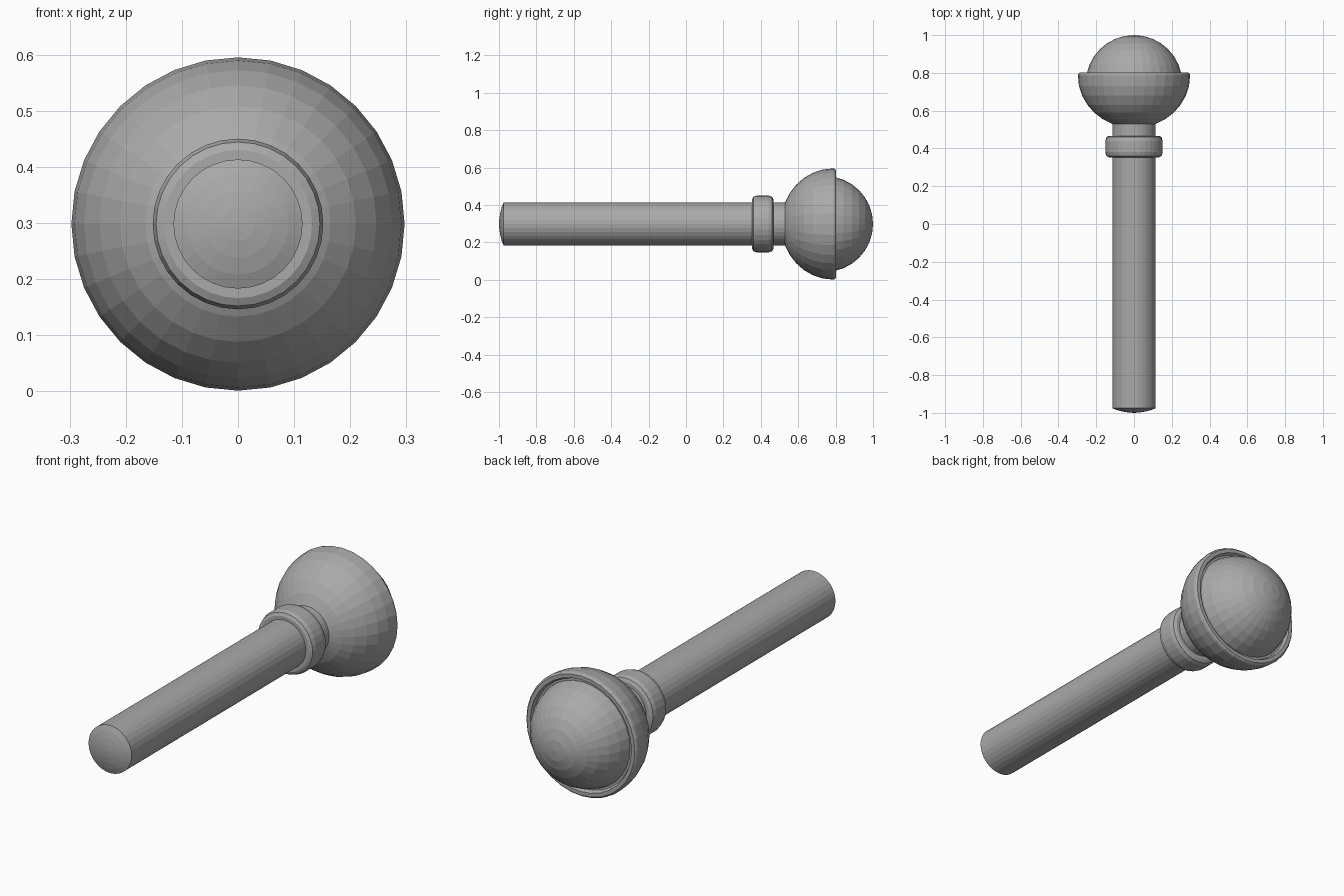
import bpy, bmesh, math

if "Cube" in bpy.data.objects:
    bpy.data.objects.remove(bpy.data.objects["Cube"])

SEGMENTS = 32
AXIS_Z = 0.298
STEP = math.radians(11.25)

grey = bpy.data.materials.new("plain_grey")
grey.diffuse_color = (0.4, 0.4, 0.4, 1)
grey.use_nodes = True
grey.node_tree.nodes["Principled BSDF"].inputs["Base Color"].default_value = grey.diffuse_color


def lathe(name, profile):
    """Spin (y, radius) points round the long axis; radius 0 closes an end."""
    bm = bmesh.new()
    rings = []
    for y, r in profile:
        if r < 1e-5:
            rings.append([bm.verts.new((0, y, AXIS_Z))])
        else:
            angles = [2 * math.pi * i / SEGMENTS for i in range(SEGMENTS)]
            rings.append([bm.verts.new((r * math.sin(a), y, AXIS_Z + r * math.cos(a)))
                          for a in angles])
    for a, b in zip(rings, rings[1:]):
        for i in range(SEGMENTS):
            j = (i + 1) % SEGMENTS
            corners = [a[i % len(a)], a[j % len(a)], b[j % len(b)], b[i % len(b)]]
            bm.faces.new(list(dict.fromkeys(corners)))
    bmesh.ops.recalc_face_normals(bm, faces=bm.faces)
    mesh = bpy.data.meshes.new(name)
    bm.to_mesh(mesh)
    bm.free()
    mesh.materials.append(grey)
    obj = bpy.data.objects.new(name, mesh)
    bpy.context.collection.objects.link(obj)
    return obj


# Long round shaft with a shallow domed end, running into the head
lathe("shaft", [(-1.0, 0), (-0.998, 0.03), (-0.993, 0.06), (-0.985, 0.09),
                (-0.975, 0.115), (0.56, 0.115), (0.56, 0)])

# Collar with rounded rims
lathe("collar", [(0.353, 0.11), (0.353, 0.132), (0.36, 0.146), (0.38, 0.152),
                 (0.44, 0.152), (0.46, 0.146), (0.467, 0.132), (0.467, 0.11)])

# Bowl: half ellipsoid, then a rolled rim with a narrow groove inside it
bowl = [(0.785 - 0.277 * math.sin(k * STEP), 0.297 * math.cos(k * STEP))
        for k in range(6, -1, -1)]
rim = [(0.795, 0.295), (0.802, 0.288), (0.802, 0.27), (0.785, 0.262), (0.785, 0.24)]
lathe("bowl", [(bowl[0][0], 0)] + bowl + rim)

# Ball seated in the bowl
lathe("ball", [(0.744 + 0.256 * math.sin(k * STEP), 0.256 * math.cos(k * STEP))
               for k in range(9)])
